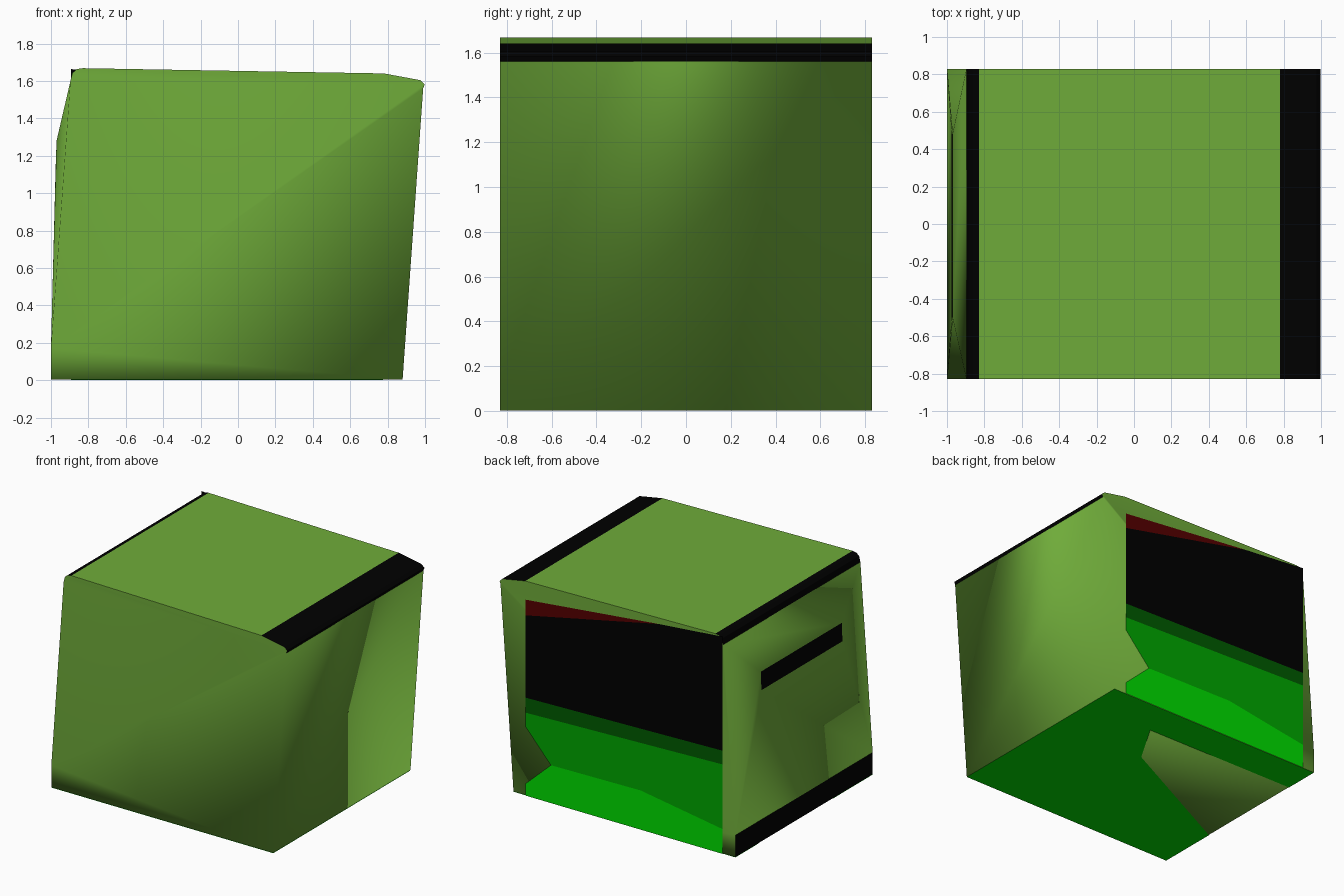
import bpy
import bmesh
from mathutils import Vector

cube = bpy.data.objects.get("Cube")
if cube:
    bpy.data.objects.remove(cube, do_unlink=True)


def make_material(name, rgb):
    mat = bpy.data.materials.new(name)
    mat.use_nodes = True
    mat.diffuse_color = (*rgb, 1)
    node = next(n for n in mat.node_tree.nodes if n.type == "BSDF_PRINCIPLED")
    node.inputs["Base Color"].default_value = (*rgb, 1)
    node.inputs["Roughness"].default_value = 0.8
    return mat


OLIVE = make_material("olive_green", (0.16, 0.41, 0.042))
BLACK = make_material("black", (0, 0, 0))
BRIGHT = make_material("bright_green", (0, 0.72, 0))
MEDIUM = make_material("medium_green", (0, 0.38, 0))
DARK = make_material("dark_green", (0, 0.1, 0))
RED = make_material("dark_red", (0.09, 0, 0))


def finish(name, bm, materials):
    mesh = bpy.data.meshes.new(name)
    bm.to_mesh(mesh)
    bm.free()
    for mat in materials:
        mesh.materials.append(mat)
    obj = bpy.data.objects.new(name, mesh)
    bpy.context.collection.objects.link(obj)
    return obj


def flat_plates(name, plates, place, normal):
    """Coplanar coloured polygons, all facing one direction."""
    bm = bmesh.new()
    materials = []
    for mat, outline in plates:
        if mat not in materials:
            materials.append(mat)
        face = bm.faces.new([bm.verts.new(place(a, b)) for a, b in outline])
        face.normal_update()
        if face.normal.dot(Vector(normal)) < 0:
            face.normal_flip()
        face.material_index = materials.index(mat)
    return finish(name, bm, materials)


# Body: a slanted cross-section (x, z) swept from front to back
DEPTH = 0.83
BASE = 0.003
profile = [(-1, BASE), (0.88, BASE), (0.99, 1.56), (0.998, 1.582), (0.975, 1.604),
           (0.78, 1.64), (-0.83, 1.668), (-0.862, 1.663), (-0.885, 1.643),
           (-0.896, 1.6), (-1, 0.17)]
black_strips = {2, 3, 4, 6, 7, 8, 10}
TOP, BULGED, LEDGE = 5, 9, 10

bm = bmesh.new()
front = [bm.verts.new((x, -DEPTH, z)) for x, z in profile]
back = [bm.verts.new((x, DEPTH, z)) for x, z in profile]


def add(verts, material=0, smooth=True):
    face = bm.faces.new(verts)
    face.material_index = material
    face.smooth = smooth


count = len(profile)
for i in range(count):
    j = (i + 1) % count
    if i != BULGED:
        black = i in black_strips
        add((front[i], back[i], back[j], front[j]), int(black), i != TOP and not black)

# End walls, split so the shading follows the low wedge
for ring in (front, back):
    add((ring[0], ring[1], ring[LEDGE]))
    add((ring[1], ring[2], ring[LEDGE]))
    add(ring[2:])

# Bulged side wall with a black slot in its middle
slot_low = [bm.verts.new((-0.975, y, 1.14)) for y in (-0.5, 0.48)]
slot_high = [bm.verts.new((-0.97, y, 1.28)) for y in (-0.5, 0.48)]
add((slot_low[0], slot_low[1], slot_high[1], slot_high[0]), 1, False)
add((front[LEDGE], back[LEDGE], slot_low[1], slot_low[0]))
add((slot_high[0], slot_high[1], back[BULGED], front[BULGED]))
for side, ring in enumerate((front, back)):
    add((ring[LEDGE], slot_low[side], slot_high[side]))
    add((ring[LEDGE], slot_high[side], ring[BULGED]))

bmesh.ops.recalc_face_normals(bm, faces=bm.faces)
finish("body", bm, [OLIVE, BLACK])

# Back panel: layered colour bands, with a small notch at one edge
L, R = 0.776, -0.893
back_bands = [
    (RED, [(L, 1.5), (-0.35, 1.615), (L, 1.38)]),
    (BLACK, [(L, 1.38), (-0.35, 1.615), (R, 1.663), (R, 0.79), (L, 0.75)]),
    (DARK, [(L, 0.75), (R, 0.79), (R, 0.685), (L, 0.635)]),
    (MEDIUM, [(L, 0.635), (R, 0.685), (R, 0.19), (-0.2, 0.3), (0.56, 0.29), (L, 0.53)]),
    (BRIGHT, [(L, 0.09), (0.56, 0.29), (-0.2, 0.3), (R, 0.19), (R, 0), (L, 0)]),
]
flat_plates("back_panel", back_bands, lambda x, z: (x, DEPTH + 0.004, z), (0, 1, 0))

# Underside: green sheet that leaves an olive patch bare
patch = [(-1, 0.55), (0.3, 0.54), (0.1, 0.2), (-1, -0.35)]
underside = [
    (BRIGHT, [(0.88, -DEPTH), (0.88, DEPTH), (-1, DEPTH)] + patch + [(-1, -DEPTH)]),
]
flat_plates("underside_panel", underside, lambda x, y: (x, y, 0), (0, 0, -1))
